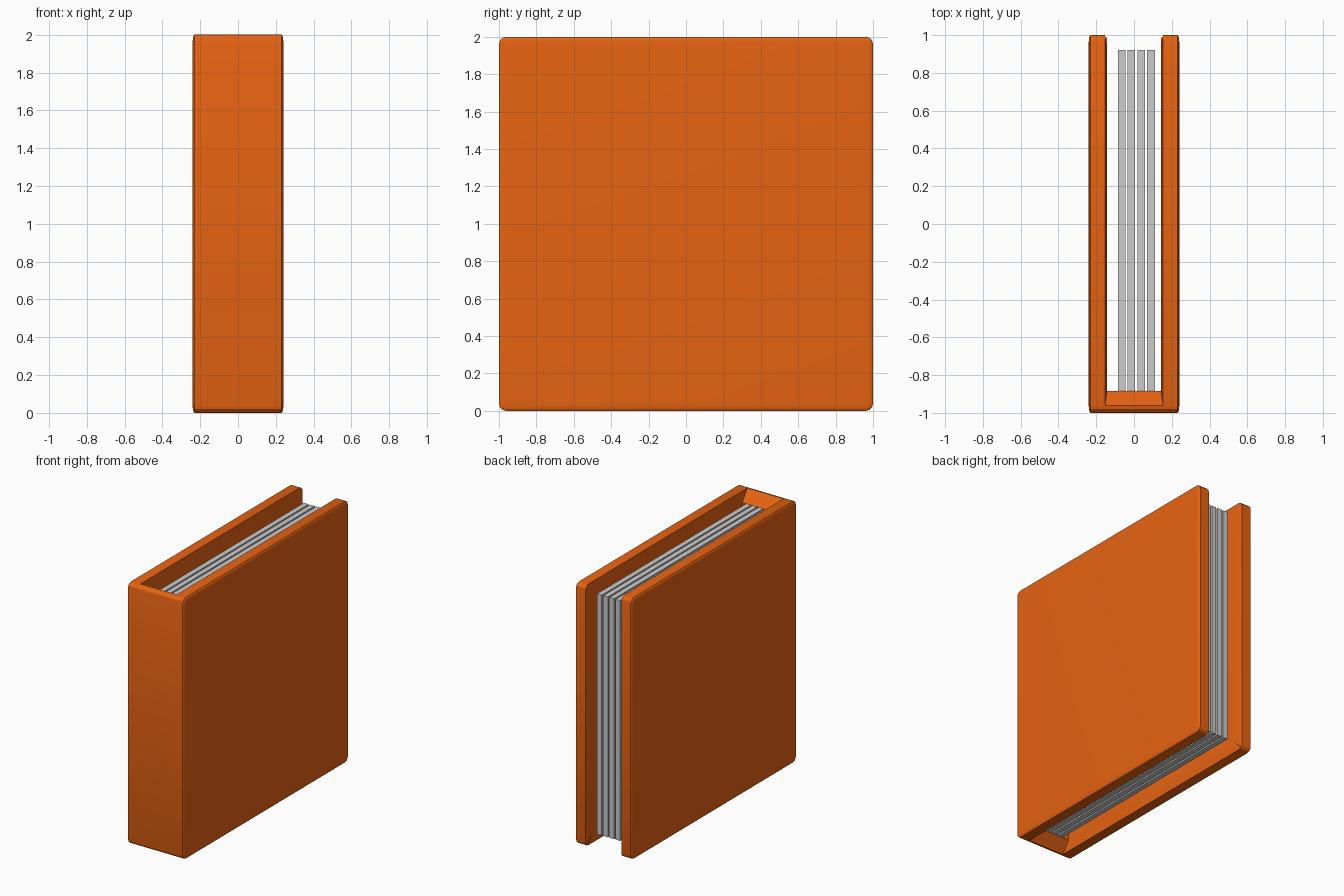
import bpy, bmesh

if "Cube" in bpy.data.objects:
    bpy.data.objects.remove(bpy.data.objects["Cube"])

orange = bpy.data.materials.new("orange_cover")
orange.diffuse_color = (0.8, 0.125, 0.006, 1)
orange.use_nodes = True
orange.node_tree.nodes["Principled BSDF"].inputs["Base Color"].default_value = orange.diffuse_color


def add_object(name, bm):
    mesh = bpy.data.meshes.new(name)
    bmesh.ops.recalc_face_normals(bm, faces=bm.faces)
    bm.to_mesh(mesh)
    bm.free()
    ob = bpy.data.objects.new(name, mesh)
    bpy.context.collection.objects.link(ob)
    return ob


def box(name, lo, hi):
    bm = bmesh.new()
    bmesh.ops.create_cube(bm, size=1)
    for v in bm.verts:
        v.co = [(l + h) / 2 + c * (h - l) for l, h, c in zip(lo, hi, v.co)]
    return add_object(name, bm)


def frustum(name, loop_a, loop_b):
    """Solid between two matching four-point loops."""
    bm = bmesh.new()
    for p in loop_a + loop_b:
        bm.verts.new(p)
    bmesh.ops.convex_hull(bm, input=bm.verts[:])
    bmesh.ops.dissolve_limit(bm, angle_limit=0.001, verts=bm.verts[:], edges=bm.edges[:])
    return add_object(name, bm)


# Cover: rounded block, squashed in x so the bevel is squashed too
bm = bmesh.new()
bmesh.ops.create_cube(bm, size=2)
bmesh.ops.bevel(bm, geom=bm.edges[:], offset=0.04, segments=3, profile=0.5, affect='EDGES')
for v in bm.verts:
    v.co.x *= 0.24
    v.co.z += 1
cover = add_object("cover", bm)
cover.data.materials.append(orange)


# Page cavity, open at the back, top and bottom
def z_loop(z, x, y0, y1):
    return [(-x, y0, z), (x, y0, z), (x, y1, z), (-x, y1, z)]


def y_loop(y, x, z0, z1):
    return [(-x, y, z0), (x, y, z0), (x, y, z1), (-x, y, z1)]


cutters = [box("cavity_cutter", (-0.143, -0.885, -0.1), (0.143, 1.1, 2.1))]
# Sloped rims on the three open sides
for name, z, out in (("top", 1.92, 1), ("bottom", 0.08, -1)):
    cutters.append(frustum(name + "_rim_cutter",
                           z_loop(z, 0.143, -0.885, 0.92),
                           z_loop(z + out * 0.16, 0.163, -1.035, 1.08)))
cutters.append(frustum("back_rim_cutter",
                       y_loop(0.92, 0.143, 0.08, 1.92),
                       y_loop(1.08, 0.163, -0.08, 2.08)))

bpy.context.view_layer.objects.active = cover
cover.select_set(True)
for c in cutters:
    mod = cover.modifiers.new(c.name, 'BOOLEAN')
    mod.operation = 'DIFFERENCE'
    mod.solver = 'EXACT'
    mod.object = c
    bpy.ops.object.modifier_apply(modifier=mod.name)
for c in cutters:
    bpy.data.objects.remove(c)
bpy.ops.object.shade_smooth_by_angle(angle=0.5)

# Pages: four thin sheets reaching into the spine
for i in range(4):
    x = -0.066 + i * 0.052
    box(f"page_{i + 1}", (x - 0.02, -0.9, 0.08), (x + 0.02, 0.92, 1.92))
